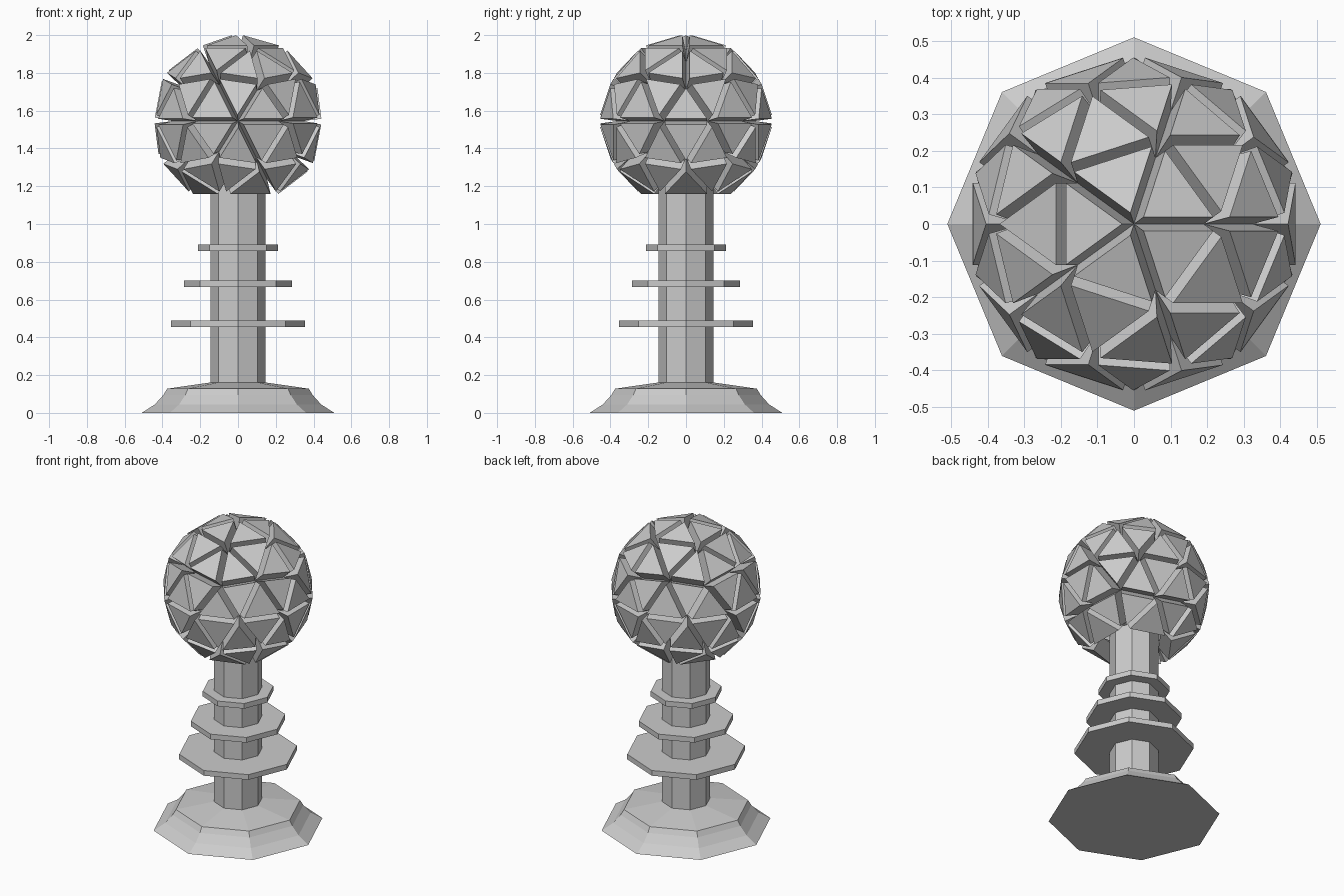
import bpy, bmesh
from math import cos, sin, pi

if "Cube" in bpy.data.objects:
    bpy.data.objects.remove(bpy.data.objects["Cube"])

SIDES = 8


def finish(name, bm, z=0.0):
    bmesh.ops.recalc_face_normals(bm, faces=bm.faces)
    me = bpy.data.meshes.new(name)
    bm.to_mesh(me)
    bm.free()
    ob = bpy.data.objects.new(name, me)
    ob.location.z = z
    bpy.context.collection.objects.link(ob)
    return ob


def lathe(name, profile):
    """Octagonal solid from (radius, z) rings, capped at both ends."""
    bm = bmesh.new()
    rings = [[bm.verts.new((r * cos(2 * pi * i / SIDES), r * sin(2 * pi * i / SIDES), z))
              for i in range(SIDES)] for r, z in profile]
    for lo, hi in zip(rings, rings[1:]):
        for i in range(SIDES):
            j = (i + 1) % SIDES
            bm.faces.new((lo[i], lo[j], hi[j], hi[i]))
    bm.faces.new(rings[0][::-1])
    bm.faces.new(rings[-1])
    return finish(name, bm)


# Flared foot with concave sides and a shallow sloped top
lathe("base", [(0.51, 0), (0.44, 0.045), (0.395, 0.095), (0.375, 0.128), (0.12, 0.165)])

# Octagonal column running up into the ball
lathe("column", [(0.145, 0.14), (0.145, 1.25)])

# Three collars, shrinking upward
for name, r, z in (("lower_collar", 0.355, 0.455),
                   ("middle_collar", 0.285, 0.667),
                   ("upper_collar", 0.213, 0.857)):
    lathe(name, [(r, z), (r, z + 0.034)])

# Faceted ball: every triangle pushed out on its own, leaving V grooves
R, DEPTH = 0.362, 0.098
bm = bmesh.new()
bmesh.ops.create_icosphere(bm, subdivisions=2, radius=R)
# open the bottom cap for the column
cap = [f for f in bm.faces if f.calc_center_median().z < -0.86 * R]
bmesh.ops.delete(bm, geom=cap, context='FACES')
bm.normal_update()
panels = bmesh.ops.extrude_discrete_faces(bm, faces=bm.faces[:])["faces"]
for f in panels:
    f.normal_update()
    n = f.normal.copy()
    for v in f.verts:
        v.co += n * DEPTH
finish("panelled_ball", bm, 1.545)
